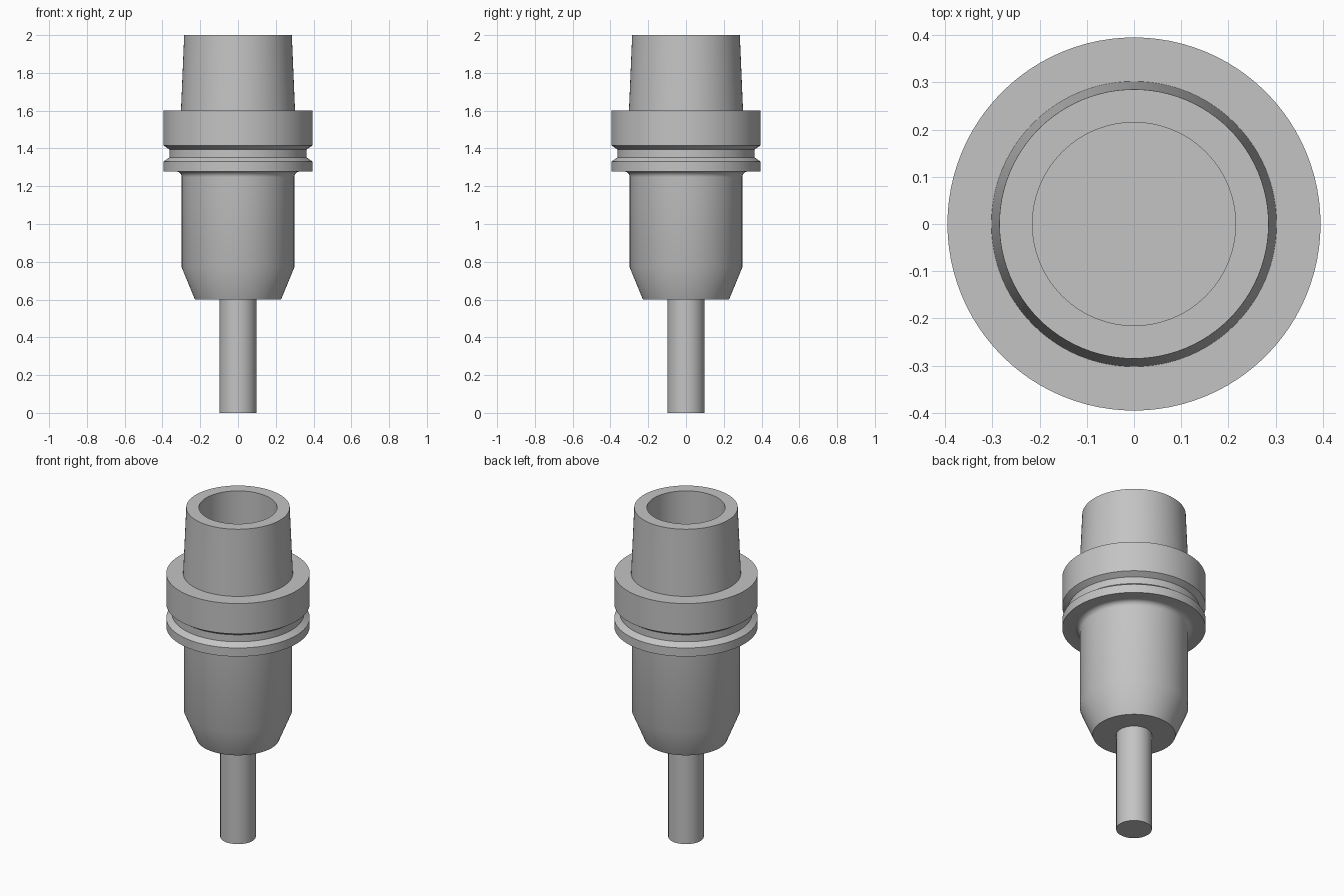
import bpy, bmesh, math
from mathutils import Matrix

cube = bpy.data.objects.get("Cube")
if cube:
    bpy.data.objects.remove(cube, do_unlink=True)

SIDES = 96

steel = bpy.data.materials.new("steel_grey")
steel.use_nodes = True
GREY = (0.55, 0.55, 0.55, 1)
steel.diffuse_color = GREY
steel.node_tree.nodes["Principled BSDF"].inputs["Base Color"].default_value = GREY


def lathe(name, profile):
    """Revolve (radius, height) points around z."""
    bm = bmesh.new()
    verts = [bm.verts.new((r, 0, z)) for r, z in profile]
    edges = [bm.edges.new(pair) for pair in zip(verts, verts[1:])]
    bmesh.ops.spin(bm, geom=verts + edges, cent=(0, 0, 0), axis=(0, 0, 1),
                   angle=math.tau, steps=SIDES)
    bmesh.ops.remove_doubles(bm, verts=bm.verts, dist=0.0001)
    bmesh.ops.recalc_face_normals(bm, faces=bm.faces)
    mesh = bpy.data.meshes.new(name)
    bm.to_mesh(mesh)
    bm.free()
    mesh.materials.append(steel)
    obj = bpy.data.objects.new(name, mesh)
    bpy.context.collection.objects.link(obj)
    bpy.ops.object.select_all(action='DESELECT')
    obj.select_set(True)
    bpy.context.view_layer.objects.active = obj
    bpy.ops.object.shade_smooth_by_angle(angle=math.radians(30))
    return obj


# Rounded corner between the body and the flange underside
R = 0.03
fillet = [(0.298 + R - R * math.cos(a), 1.278 - R + R * math.sin(a))
          for a in (math.pi / 2 * i / 6 for i in range(7))]

# Holder: nose, body, grooved flange, hollow taper
nose = [(0, 0.6), (0.228, 0.6), (0.298, 0.77)]
flange = [(0.395, 1.278), (0.395, 1.33), (0.363, 1.353), (0.363, 1.395),
          (0.395, 1.416), (0.395, 1.6)]
taper = [(0.302, 1.6), (0.285, 2.0), (0.215, 2.0)]
bore = [(0.215, 1.6), (0, 1.6)]
lathe("tool_holder", nose + fillet + flange + taper + bore)

# Cutting tool: shank and cutting end
lathe("tool_shank", [(0.098, 0.4), (0.098, 0.6), (0, 0.6)])
lathe("cutting_end", [(0, 0), (0.098, 0), (0.098, 0.4), (0, 0.4)])
